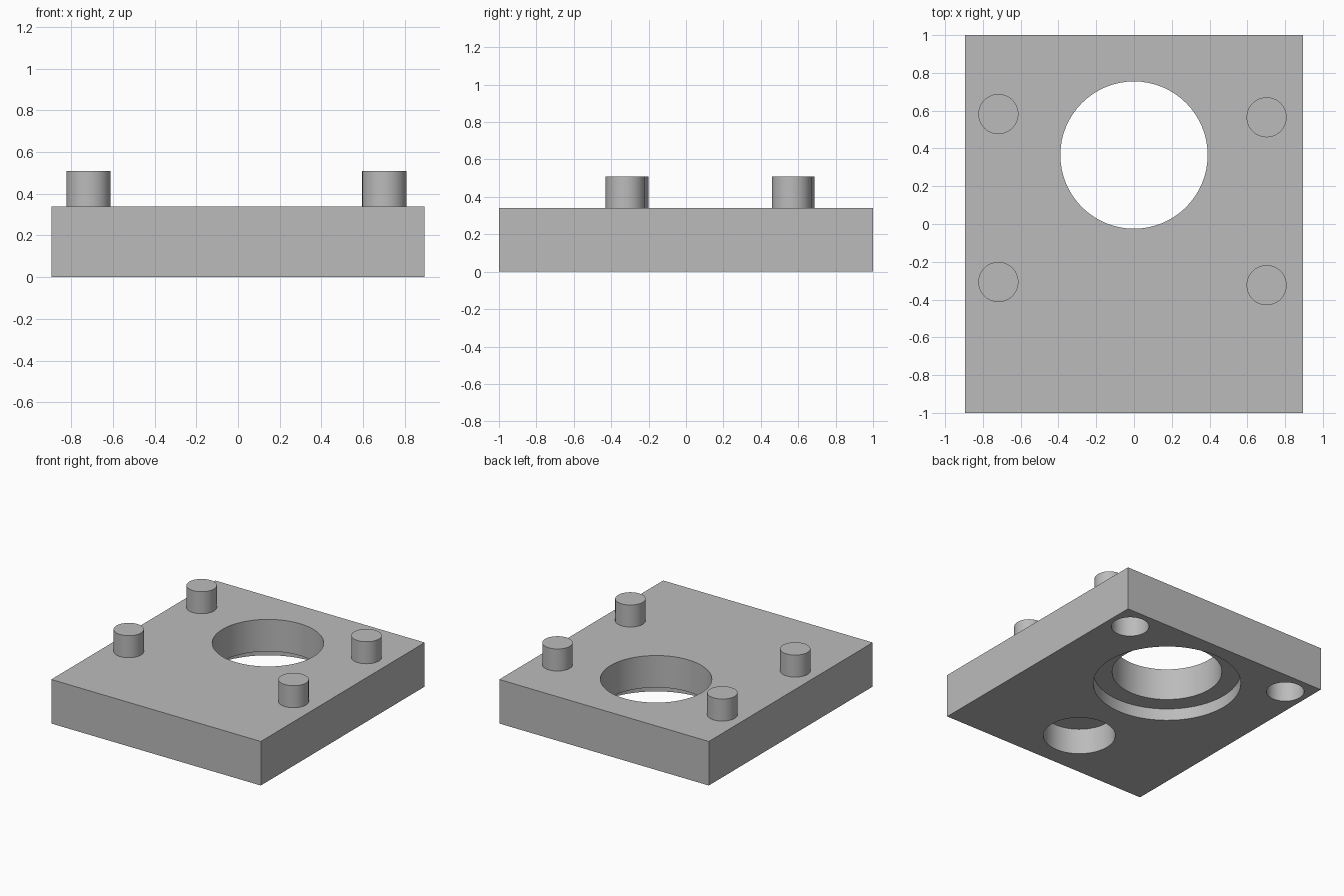
import bpy
from math import radians

default_cube = bpy.data.objects.get("Cube")
if default_cube:
    bpy.data.objects.remove(default_cube, do_unlink=True)

HEIGHT = 0.34
PIN_TOP = 0.51

grey = bpy.data.materials.new("plain grey")
grey.use_nodes = True
colour = (0.5, 0.5, 0.5, 1)
grey.diffuse_color = colour
grey.node_tree.nodes["Principled BSDF"].inputs["Base Color"].default_value = colour


def cylinder(name, x, y, radius, bottom, top):
    bpy.ops.mesh.primitive_cylinder_add(
        vertices=64, radius=radius, depth=top - bottom,
        location=(x, y, (bottom + top) / 2))
    obj = bpy.context.object
    obj.name = name
    obj.data.materials.append(grey)
    return obj


def smooth(obj):
    bpy.ops.object.select_all(action="DESELECT")
    obj.select_set(True)
    bpy.context.view_layer.objects.active = obj
    bpy.ops.object.shade_smooth_by_angle(angle=radians(30))


def cut(target, cutter):
    cutter.hide_render = True
    mod = target.modifiers.new("hole", "BOOLEAN")
    mod.operation = "DIFFERENCE"
    mod.solver = "EXACT"
    mod.object = cutter
    bpy.context.view_layer.objects.active = target
    bpy.ops.object.modifier_apply(modifier=mod.name)
    bpy.data.objects.remove(cutter, do_unlink=True)


# Rectangular block
bpy.ops.mesh.primitive_cube_add(size=1, location=(0, 0, HEIGHT / 2))
block = bpy.context.object
block.name = "block"
block.scale = (1.79, 2, HEIGHT)
bpy.ops.object.transform_apply(location=True, rotation=False, scale=True)
block.data.materials.append(grey)

# Through bore, its counterbore below, and a blind pocket near the front
cut(block, cylinder("bore_cutter", 0, 0.365, 0.39, -0.1, HEIGHT + 0.1))
cut(block, cylinder("counterbore_cutter", 0, 0.365, 0.525, -0.1, 0.093))
cut(block, cylinder("pocket_cutter", 0, -0.605, 0.256, -0.1, 0.2))

# Blind sockets at the back corners of the underside
for side in (-1, 1):
    cut(block, cylinder("socket_cutter", side * 0.72, 0.815, 0.134, -0.1, 0.2))
smooth(block)

# Four upright pins
for side, x, back_y in (("right", -0.718, 0.582), ("left", 0.702, 0.565)):
    for end, y in (("back", back_y), ("front", back_y - 0.889)):
        smooth(cylinder(f"{end}_{side}_pin", x, y, 0.106, HEIGHT, PIN_TOP))
